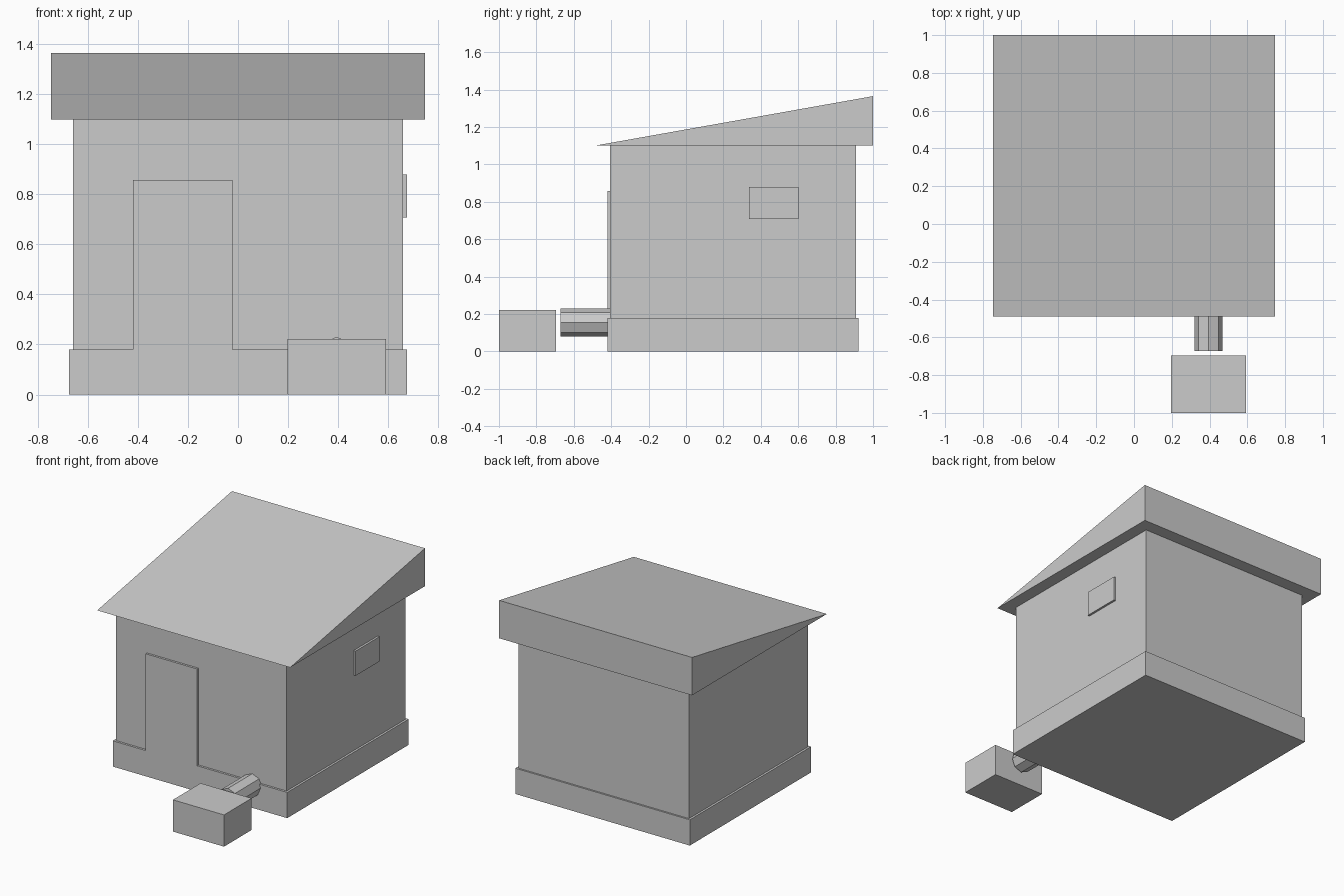
import bpy, math

if "Cube" in bpy.data.objects:
    bpy.data.objects.remove(bpy.data.objects["Cube"])

grey = bpy.data.materials.new("plain_grey")
grey.diffuse_color = (0.6, 0.6, 0.6, 1)
grey.use_nodes = True
grey.node_tree.nodes["Principled BSDF"].inputs["Base Color"].default_value = grey.diffuse_color


def add_mesh(name, verts, faces):
    mesh = bpy.data.meshes.new(name)
    mesh.from_pydata(verts, [], faces)
    mesh.materials.append(grey)
    obj = bpy.data.objects.new(name, mesh)
    bpy.context.collection.objects.link(obj)
    return obj


def box(name, x, y, z):
    """Box from (min, max) ranges on each axis."""
    verts = [(a, b, c) for c in z for b in y for a in x]
    faces = [(0, 2, 3, 1), (4, 5, 7, 6), (0, 1, 5, 4),
             (2, 6, 7, 3), (0, 4, 6, 2), (1, 3, 7, 5)]
    return add_mesh(name, verts, faces)


def prism_x(name, half, profile):
    """Extrude a counter-clockwise (y, z) profile symmetrically along x."""
    n = len(profile)
    verts = [(s, y, z) for s in (-half, half) for y, z in profile]
    faces = [tuple(reversed(range(n))), tuple(range(n, 2 * n))]
    faces += [(i, (i + 1) % n, n + (i + 1) % n, n + i) for i in range(n)]
    return add_mesh(name, verts, faces)


# Hut body on a slightly wider plinth
box("walls", (-0.66, 0.66), (-0.405, 0.91), (0.0, 1.1))
box("plinth", (-0.675, 0.675), (-0.42, 0.922), (0.0, 0.18))

# Raised door panel and side window panel
box("door", (-0.42, -0.022), (-0.42, -0.40), (0.0, 0.857))
box("window", (0.65, 0.675), (0.337, 0.602), (0.707, 0.88))

# Wedge roof rising to the back
prism_x("roof", 0.747, [(-0.49, 1.1), (1.0, 1.1), (1.0, 1.365)])

# Box in front of the hut, with an eight-sided pipe behind it
box("front_box", (0.197, 0.592), (-1.0, -0.695), (0.0, 0.222))
bpy.ops.mesh.primitive_cylinder_add(vertices=8, radius=0.075, depth=0.27,
                                    location=(0.394, -0.537, 0.155),
                                    rotation=(math.pi / 2, 0, 0))
pipe = bpy.context.object
pipe.name = "pipe"
pipe.data.materials.append(grey)
